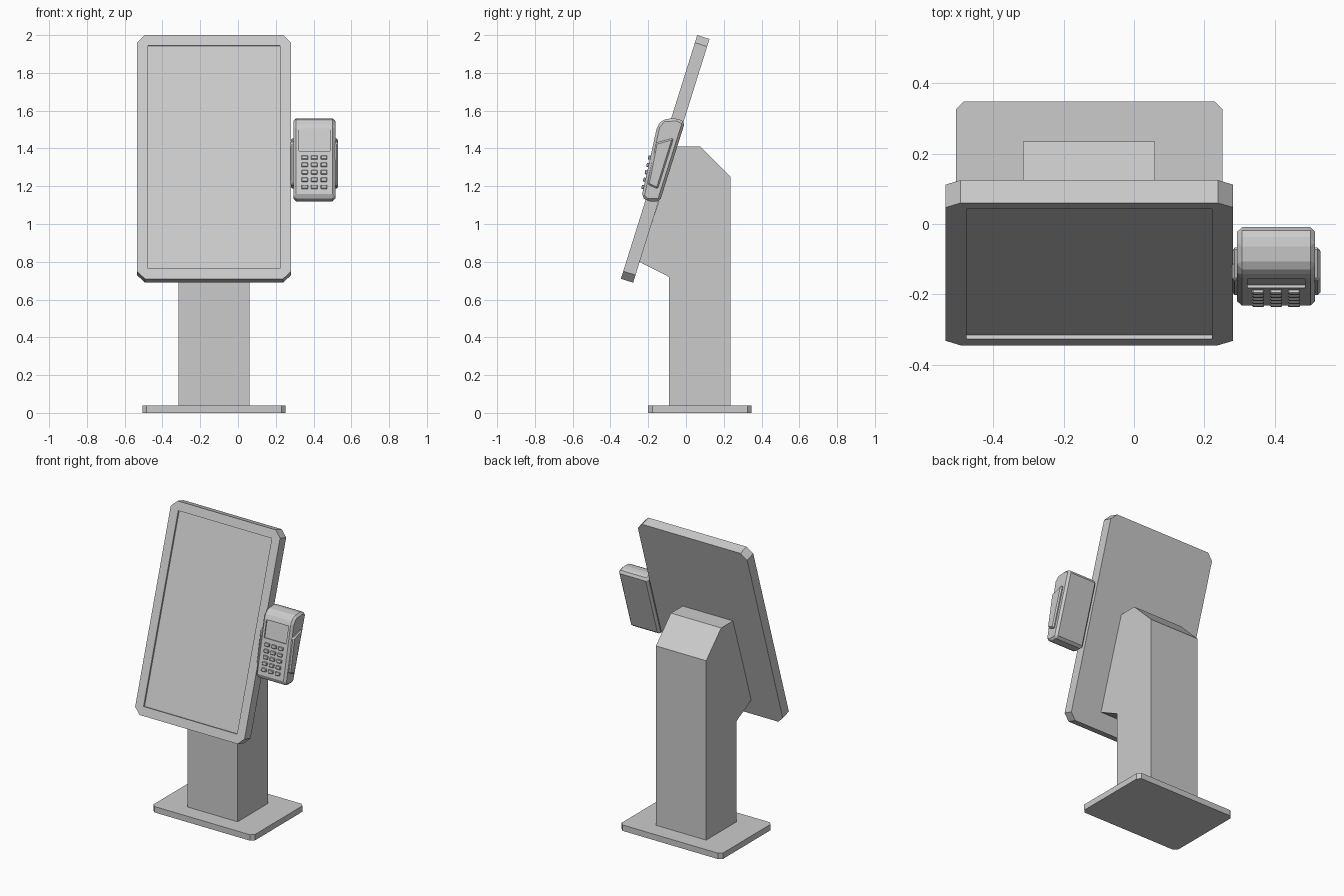
import bpy, bmesh, math
from mathutils import Matrix, Vector

if "Cube" in bpy.data.objects:
    bpy.data.objects.remove(bpy.data.objects["Cube"])

grey = bpy.data.materials.new("light_grey")
grey.use_nodes = True
COLOUR = (0.6, 0.6, 0.6, 1)
grey.diffuse_color = COLOUR
grey.node_tree.nodes["Principled BSDF"].inputs["Base Color"].default_value = COLOUR


def prism(name, outline, place, bevel=0.0):
    """Extrude a 3D outline along a vector, with optional edge chamfer."""
    start, along = place
    bm = bmesh.new()
    base = bm.faces.new([bm.verts.new(Vector(p) + start) for p in outline])
    top = bmesh.ops.extrude_face_region(bm, geom=[base])["geom"]
    bmesh.ops.translate(bm, vec=along, verts=[v for v in top if isinstance(v, bmesh.types.BMVert)])
    bmesh.ops.recalc_face_normals(bm, faces=bm.faces)
    if bevel:
        bmesh.ops.bevel(bm, geom=bm.edges[:], offset=bevel, segments=1, affect='EDGES', clamp_overlap=True)
    mesh = bpy.data.meshes.new(name)
    bm.to_mesh(mesh)
    bm.free()
    mesh.materials.append(grey)
    obj = bpy.data.objects.new(name, mesh)
    bpy.context.collection.objects.link(obj)
    return obj


def side_prism(name, profile, x0, x1, bevel=0.0):
    """Side profile in (y, z) extruded between two x positions."""
    return prism(name, [(0, y, z) for y, z in profile],
                 (Vector((x0, 0, 0)), Vector((x1 - x0, 0, 0))), bevel)


def slab(name, hx, hy, depth, corner=0.0, bevel=0.0):
    """Flat plate with cut corners, front on local z = 0."""
    if corner:
        pts = [(hx - corner, -hy), (hx, -hy + corner), (hx, hy - corner), (hx - corner, hy)]
        pts += [(-x, y) for x, y in reversed(pts)]
    else:
        pts = [(hx, -hy), (hx, hy), (-hx, hy), (-hx, -hy)]
    return prism(name, [(x, y, 0) for x, y in pts],
                 (Vector((0, 0, -depth)), Vector((0, 0, depth))), bevel)


def tilt(obj, x, y, z, angle, lift=0.0):
    """Lean a plate back and lift it off its plane."""
    rot = Matrix.Rotation(math.radians(angle), 4, 'X')
    obj.matrix_world = Matrix.Translation((x, y, z)) @ rot @ Matrix.Translation((0, 0, lift))


def cut(obj, cutter):
    """Subtract the cutter, then discard it."""
    cutter.hide_render = True
    mod = obj.modifiers.new("recess", 'BOOLEAN')
    mod.operation, mod.solver, mod.object = 'DIFFERENCE', 'EXACT', cutter
    bpy.context.view_layer.update()
    graph = bpy.context.evaluated_depsgraph_get()
    mesh = bpy.data.meshes.new_from_object(obj.evaluated_get(graph))
    obj.modifiers.clear()
    obj.data = mesh
    bpy.data.objects.remove(cutter)


# Base plate with cut corners
base = slab("base_plate", 0.379, 0.274, 0.04, corner=0.022)
base.location = (-0.127, 0.074, 0.04)

# Column with a sloped head that meets the back of the screen
side_prism("column", [(-0.09, 0.04), (0.235, 0.04), (0.235, 1.25), (0.075, 1.41),
                      (-0.05, 1.41), (-0.247, 0.8), (-0.09, 0.72)], -0.315, 0.06)

# Screen housing with a shallow recessed display
LEAN = 72.6
housing = slab("screen_housing", 0.408, 0.676, 0.068, corner=0.042)
tilt(housing, -0.127, -0.1425, 1.355, LEAN)
recess = slab("screen_cutter", 0.349, 0.618, 0.03)
tilt(recess, -0.127, -0.1425, 1.355, LEAN, 0.018)
cut(housing, recess)

# Payment terminal body
terminal = side_prism("terminal_body", [(-0.235, 1.145), (-0.152, 1.52), (-0.12, 1.555),
                                        (-0.05, 1.56), (-0.005, 1.54), (-0.138, 1.12),
                                        (-0.205, 1.12)], 0.293, 0.515, 0.014)

# Terminal display recess
FACE = 77.5
MID_X = 0.404


def face_y(z):
    return -0.235 + (z - 1.145) * (0.083 / 0.375)


display = slab("display_cutter", 0.082, 0.057, 0.03)
tilt(display, MID_X, face_y(1.443), 1.443, FACE, 0.022)
cut(terminal, display)

# Keypad
for row in range(5):
    z = 1.195 + row * 0.039
    for col in range(3):
        key = slab(f"key_{row}_{col}", 0.017, 0.011, 0.02, bevel=0.003)
        tilt(key, MID_X + (col - 1) * 0.051, face_y(z), z, FACE, 0.011)

# Cradle cheeks on both sides, the inner one touching the screen
cheek = [(-0.203, 1.21), (-0.15, 1.185), (-0.065, 1.455), (-0.16, 1.43)]
side_prism("left_cheek", cheek, 0.505, 0.53, 0.008)
side_prism("right_cheek", cheek, 0.278, 0.303, 0.008)
